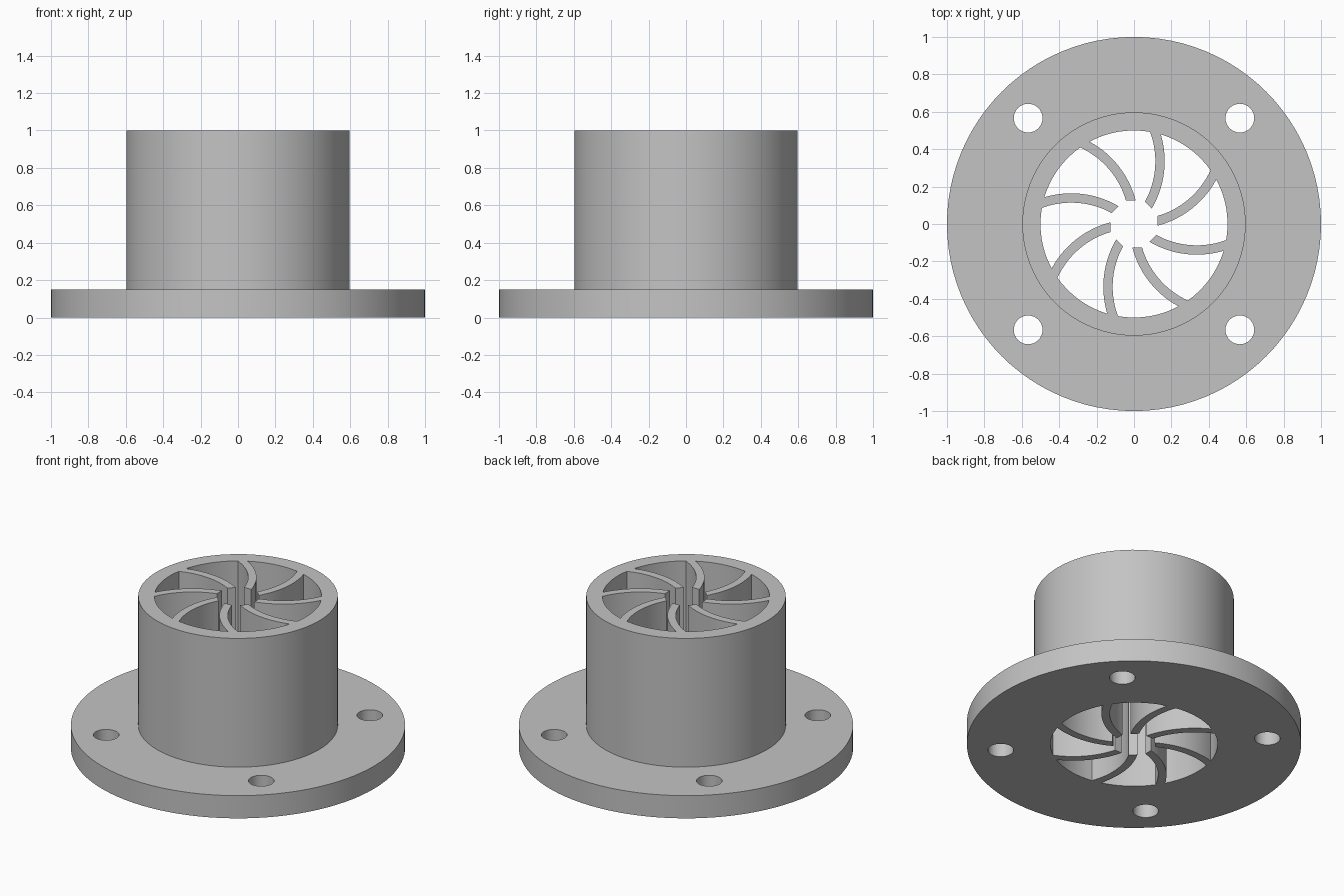
import bpy, bmesh
from math import sin, cos, pi, atan2, sqrt

if "Cube" in bpy.data.objects:
    bpy.data.objects.remove(bpy.data.objects["Cube"])

FLANGE_R, BODY_R, BORE_R = 1.0, 0.597, 0.5
FLANGE_Z, TOP_Z = 0.15, 1.0
BOLT_R, BOLT_OFFSET = 0.077, 0.566
VANES, HUB_X, ARC_Y = 8, 0.125, 0.475   # vane arcs are centred on (0, ARC_Y)


def circle(r, n, cx=0.0, cy=0.0):
    return [(cx + r * cos(2 * pi * i / n), cy + r * sin(2 * pi * i / n)) for i in range(n)]


def vane_edge(radius, n=14):
    """Points along one curved vane side, from the hub end out to the bore wall."""
    y_out = (BORE_R ** 2 + ARC_Y ** 2 - radius ** 2) / (2 * ARC_Y)
    x_out = sqrt(BORE_R ** 2 - y_out ** 2)
    a0 = atan2(-sqrt(radius ** 2 - HUB_X ** 2), HUB_X)
    a1 = atan2(y_out - ARC_Y, x_out)
    return [(radius * cos(a0 + (a1 - a0) * i / n),
             ARC_Y + radius * sin(a0 + (a1 - a0) * i / n)) for i in range(n + 1)]


def cavity():
    """Open space between the vanes, as one closed outline."""
    lower, upper = vane_edge(0.5), vane_edge(0.45)
    start = atan2(upper[-1][1], upper[-1][0])
    end = atan2(lower[-1][1], lower[-1][0]) + 2 * pi / VANES
    wall = [(BORE_R * cos(start + (end - start) * i / 10),
             BORE_R * sin(start + (end - start) * i / 10)) for i in range(1, 10)]
    sector = lower[::-1] + upper + wall
    pts = []
    for k in range(VANES):
        c, s = cos(2 * pi * k / VANES), sin(2 * pi * k / VANES)
        pts += [(x * c - y * s, x * s + y * c) for x, y in sector]
    return pts


bm = bmesh.new()


def loop(points, z):
    verts = [bm.verts.new((x, y, z)) for x, y in points]
    edges = [bm.edges.new((verts[i - 1], verts[i])) for i in range(len(verts))]
    return verts, edges


def wall(a, b):
    va, vb = a[0], b[0]
    for i in range(len(va)):
        bm.faces.new((va[i - 1], va[i], vb[i], vb[i - 1]))


def cap(*loops):
    edges = [e for l in loops for e in l[1]]
    bmesh.ops.triangle_fill(bm, use_beauty=True, use_dissolve=False,
                            edges=edges, normal=(0, 0, 1))


# Outlines of the flange, the body, the vaned bore and the bolt holes
flange = [loop(circle(FLANGE_R, 96), z) for z in (0, FLANGE_Z)]
body = [loop(circle(BODY_R, 96), z) for z in (FLANGE_Z, TOP_Z)]
bore = [loop(cavity(), z) for z in (0, TOP_Z)]
bolts = [[loop(circle(BOLT_R, 32, sx * BOLT_OFFSET, sy * BOLT_OFFSET), z)
          for z in (0, FLANGE_Z)] for sx in (-1, 1) for sy in (-1, 1)]

# Flat faces: underside, flange top, body and vane top
cap(flange[0], bore[0], *[b[0] for b in bolts])
cap(flange[1], body[0], *[b[1] for b in bolts])
cap(body[1], bore[1])

# Upright walls
for pair in [flange, body, bore] + bolts:
    wall(*pair)
bmesh.ops.recalc_face_normals(bm, faces=bm.faces)

mesh = bpy.data.meshes.new("flanged_vane_housing")
bm.to_mesh(mesh)
bm.free()
housing = bpy.data.objects.new("flanged_vane_housing", mesh)
bpy.context.collection.objects.link(housing)

grey = bpy.data.materials.new("plain grey")
grey.diffuse_color = (0.55, 0.55, 0.55, 1)
grey.use_nodes = True
grey.node_tree.nodes["Principled BSDF"].inputs["Base Color"].default_value = grey.diffuse_color
mesh.materials.append(grey)

# Smooth round walls, sharp rims
bpy.context.view_layer.objects.active = housing
housing.select_set(True)
bpy.ops.object.shade_smooth_by_angle(angle=pi / 6)
